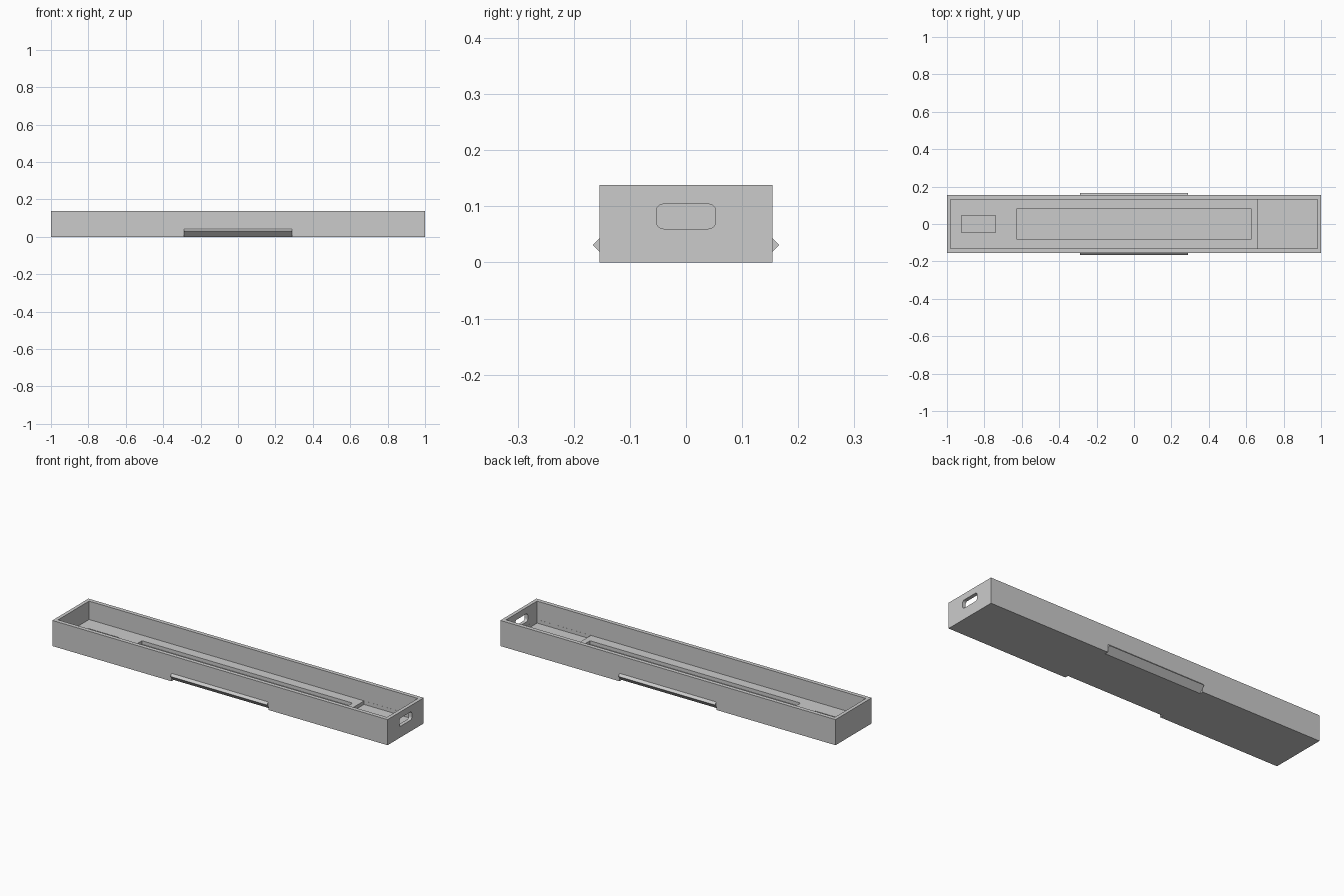
import bpy, bmesh, math

cube = bpy.data.objects.get("Cube")
if cube:
    bpy.data.objects.remove(cube, do_unlink=True)

grey = bpy.data.materials.new("plain_grey")
grey.use_nodes = True
colour = (0.6, 0.6, 0.6, 1)
grey.diffuse_color = colour
for node in grey.node_tree.nodes:
    if node.type == 'BSDF_PRINCIPLED':
        node.inputs["Base Color"].default_value = colour


def prism(name, x0, x1, profile):
    """Extrude a (y, z) profile along x."""
    bm = bmesh.new()
    face = bm.faces.new([bm.verts.new((x0, y, z)) for y, z in profile])
    out = bmesh.ops.extrude_face_region(bm, geom=[face])
    moved = [v for v in out["geom"] if isinstance(v, bmesh.types.BMVert)]
    bmesh.ops.translate(bm, verts=moved, vec=(x1 - x0, 0, 0))
    bmesh.ops.recalc_face_normals(bm, faces=bm.faces)
    mesh = bpy.data.meshes.new(name)
    bm.to_mesh(mesh)
    bm.free()
    mesh.materials.append(grey)
    ob = bpy.data.objects.new(name, mesh)
    bpy.context.scene.collection.objects.link(ob)
    return ob


def block(name, x0, x1, half_y, z0, z1):
    return prism(name, x0, x1, [(-half_y, z0), (half_y, z0), (half_y, z1), (-half_y, z1)])


def rounded(half_y, z0, z1, r, steps=6):
    """Rounded rectangle profile."""
    corners = [(half_y - r, z1 - r), (r - half_y, z1 - r),
               (r - half_y, z0 + r), (half_y - r, z0 + r)]
    pts = []
    for i, (y, z) in enumerate(corners):
        for s in range(steps + 1):
            a = (i + s / steps) * math.pi / 2
            pts.append((y + r * math.cos(a), z + r * math.sin(a)))
    return pts


def combine(target, tool, operation='DIFFERENCE'):
    mod = target.modifiers.new(tool.name, 'BOOLEAN')
    mod.operation = operation
    mod.solver = 'EXACT'
    mod.object = tool
    bpy.context.view_layer.objects.active = target
    bpy.ops.object.modifier_apply(modifier=mod.name)
    bpy.data.objects.remove(tool, do_unlink=True)


HEIGHT, FLOOR, DEEP = 0.138, 0.039, 0.02
tray = block("tray", -1, 1, 0.154, 0, HEIGHT)

# Pointed side rails, undercut at 45 degrees down to the base
for side in (-1, 1):
    rail = [(0.14, 0.057), (0.166, 0.031), (0.166, 0.01), (0.14, 0.01)]
    under = [(0.13, -0.005), (0.176, 0.041), (0.2, 0.041), (0.2, -0.005)]
    combine(tray, prism("rail", -0.288, 0.288, [(side * y, z) for y, z in rail]), 'UNION')
    combine(tray, prism("undercut", -0.289, 0.289, [(side * y, z) for y, z in under]))

# Open interior, lower bay at one end, and two floor pockets
combine(tray, block("interior", -0.981, 0.981, 0.132, FLOOR, 0.2))
combine(tray, block("end_bay", 0.66, 0.9805, 0.1315, DEEP, 0.1))
combine(tray, block("long_pocket", -0.628, 0.628, 0.079, DEEP, 0.1))
combine(tray, block("small_pocket", -0.922, -0.74, 0.045, DEEP, 0.1))

# Rounded port through the end wall
combine(tray, prism("port", 0.9, 1.1, rounded(0.053, 0.06, 0.104, 0.013)))
